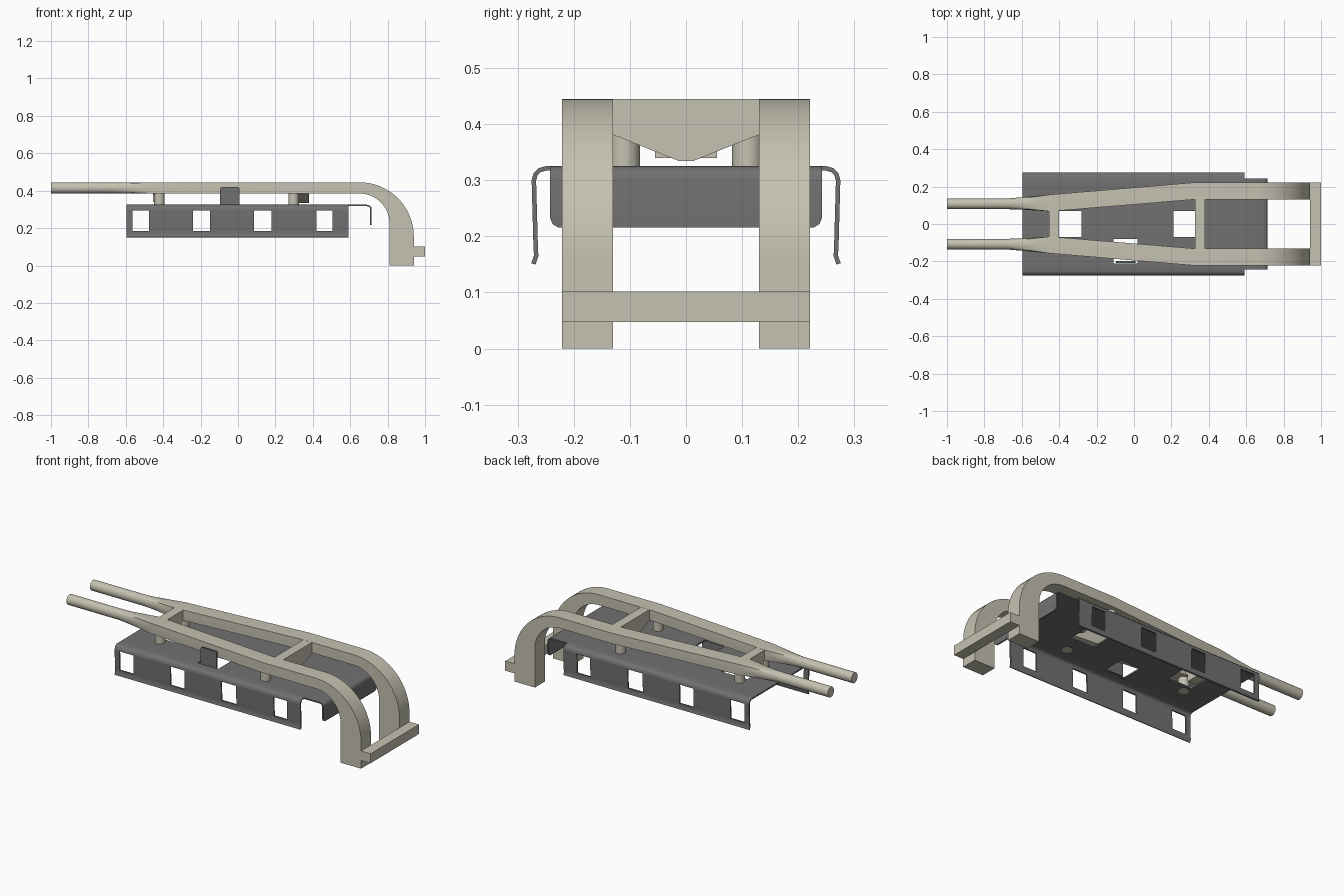
import bpy, bmesh, math
from mathutils import Vector

cube = bpy.data.objects.get("Cube")
if cube:
    bpy.data.objects.remove(cube, do_unlink=True)


def material(name, rgb):
    m = bpy.data.materials.new(name)
    m.use_nodes = True
    m.diffuse_color = (*rgb, 1)
    m.node_tree.nodes["Principled BSDF"].inputs["Base Color"].default_value = (*rgb, 1)
    return m


BEIGE = material("warm beige", (0.56, 0.54, 0.44))
GREY = material("dark grey", (0.165, 0.165, 0.165))


def finish(bm, name, mat, thickness=0.0, angle=35):
    """Turn a bmesh into a shaded object, optionally thickened like sheet metal."""
    bmesh.ops.recalc_face_normals(bm, faces=bm.faces)
    me = bpy.data.meshes.new(name)
    bm.to_mesh(me)
    bm.free()
    me.materials.append(mat)
    ob = bpy.data.objects.new(name, me)
    bpy.context.collection.objects.link(ob)
    bpy.ops.object.select_all(action='DESELECT')
    ob.select_set(True)
    bpy.context.view_layer.objects.active = ob
    if thickness:
        mod = ob.modifiers.new("thickness", 'SOLIDIFY')
        mod.thickness = thickness
        mod.offset = 0
        bpy.ops.object.modifier_apply(modifier=mod.name)
    bpy.ops.object.shade_smooth_by_angle(angle=math.radians(angle))
    return ob


def sheet(name, rows, mat, thickness, is_hole=lambda c: False):
    """Sheet through rows of points, leaving out cells whose centre is in a hole."""
    bm = bmesh.new()
    grid = [[bm.verts.new(p) for p in row] for row in rows]
    for a, b in zip(grid, grid[1:]):
        for i in range(len(a) - 1):
            quad = (a[i], a[i + 1], b[i + 1], b[i])
            centre = sum((v.co for v in quad), Vector()) / 4
            if not is_hole(centre):
                bm.faces.new(quad)
    bmesh.ops.delete(bm, geom=[v for v in bm.verts if not v.link_faces], context='VERTS')
    return finish(bm, name, mat, thickness)


def prism(name, profile, x0, x1, mat):
    """Extrude a (y, z) outline along x."""
    bm = bmesh.new()
    face = bm.faces.new([bm.verts.new((x0, y, z)) for y, z in profile])
    ext = bmesh.ops.extrude_face_region(bm, geom=[face])
    verts = [g for g in ext["geom"] if isinstance(g, bmesh.types.BMVert)]
    bmesh.ops.translate(bm, verts=verts, vec=(x1 - x0, 0, 0))
    return finish(bm, name, mat)


# Side rails: round handle blending into a rectangular bar, curving down to a foot
# Each section: lower point (x, z), upper point (x, z), inner y, outer y, squareness
LOW, TOP = 0.385, 0.445
sections = [((x, LOW), (x, TOP), yi, yo, sq) for x, yi, yo, sq in (
    (-1.0, 0.079, 0.136, 0), (-0.67, 0.079, 0.137, 0), (-0.6, 0.077, 0.143, 0.3),
    (-0.52, 0.072, 0.150, 0.7), (-0.45, 0.067, 0.157, 1), (0.31, 0.13, 0.221, 1))]
for i in range(17):
    a = math.radians(90 * i / 16)
    s, c = math.sin(a), math.cos(a)
    sections.append(((0.65 + 0.16 * s, 0.225 + 0.16 * c),
                     (0.65 + 0.29 * s, 0.155 + 0.29 * c), 0.13, 0.221, 1))
sections.append(((0.81, 0), (0.94, 0), 0.13, 0.221, 1))


def rail(name, side, n=32):
    bm = bmesh.new()
    rings = []
    for low, top, yi, yo, sq in sections:
        ring = []
        for k in range(n):
            a = 2 * math.pi * k / n
            u, v = math.cos(a), math.sin(a)
            grow = 1 + sq * (1 / max(abs(u), abs(v)) - 1)
            u, v = u * grow, v * grow
            t = (v + 1) / 2
            ring.append(bm.verts.new((low[0] + (top[0] - low[0]) * t,
                                      side * ((yi + yo) / 2 + u * (yo - yi) / 2),
                                      low[1] + (top[1] - low[1]) * t)))
        rings.append(ring)
    for a, b in zip(rings, rings[1:]):
        for k in range(n):
            bm.faces.new((a[k], a[(k + 1) % n], b[(k + 1) % n], b[k]))
    bm.faces.new(rings[0])
    bm.faces.new(rings[-1])
    return finish(bm, name, BEIGE)


rail("left_rail", 1)
rail("right_rail", -1)

# Cross members between the rails, and the bar across the feet
prism("wide_cross_member", [(-0.135, 0.4445), (0.135, 0.4445), (0.135, 0.383),
      (0.012, 0.334), (-0.012, 0.334), (-0.135, 0.383)], 0.325, 0.38, BEIGE)
prism("narrow_cross_member", [(-0.075, 0.4445), (0.075, 0.4445), (0.075, 0.388),
      (0.055, 0.38), (0.055, 0.34), (-0.055, 0.34), (-0.055, 0.38), (-0.075, 0.388)],
      -0.455, -0.40, BEIGE)
prism("foot_bar", [(-0.221, 0.047), (0.221, 0.047), (0.221, 0.102), (-0.221, 0.102)],
      0.94, 1.0, BEIGE)

# Round posts joining the rails to the tray
for px, py, label in ((-0.42, 0.11, "rear"), (0.297, 0.17, "front")):
    for side, hand in ((1, "left"), (-1, "right")):
        bm = bmesh.new()
        bmesh.ops.create_cone(bm, cap_ends=True, segments=32, radius1=0.028,
                              radius2=0.028, depth=0.08)
        bmesh.ops.translate(bm, verts=bm.verts, vec=(px, side * py, 0.355))
        finish(bm, f"{label}_{hand}_post", BEIGE)

# Folded sheet tray with side windows and top openings
half = [(0.07, 0.321), (0.08, 0.321), (0.21, 0.321), (0.25, 0.321), (0.261, 0.318),
        (0.268, 0.311), (0.271, 0.30), (0.271, 0.295), (0.268, 0.185),
        (0.267, 0.165), (0.272, 0.151)]
profile = [(-y, z) for y, z in reversed(half)] + half
x_cuts = [-0.595, -0.565, -0.475, -0.44, -0.28, -0.24, -0.15, -0.11, 0.02,
          0.085, 0.18, 0.21, 0.36, 0.42, 0.505, 0.59]
windows = [(-0.565, -0.475), (-0.24, -0.15), (0.085, 0.18), (0.42, 0.505)]
openings = [(-0.44, -0.28, -0.07, 0.07), (0.21, 0.36, -0.07, 0.07),
            (-0.11, 0.02, -0.21, -0.08)]


def tray_hole(c):
    if c.z > 0.32:
        return any(a < c.x < b and d < c.y < e for a, b, d, e in openings)
    return 0.19 < c.z < 0.29 and any(a < c.x < b for a, b in windows)


sheet("tray", [[(x, y, z) for y, z in profile] for x in x_cuts], GREY, 0.008, tray_hole)

# End flap folded down from the tray
flap = [(0.588, 0.321, 0.242), (0.69, 0.321, 0.242), (0.702, 0.318, 0.242),
        (0.709, 0.311, 0.242), (0.711, 0.30, 0.242), (0.711, 0.232, 0.242),
        (0.711, 0.222, 0.238), (0.711, 0.216, 0.228)]
sheet("end_flap", [[(x, -w, z), (x, w, z)] for x, z, w in flap], GREY, 0.008)

# Upright tab bent up beside the side opening
tab = [(0.319, 0.052), (0.41, 0.052), (0.417, 0.049), (0.42, 0.042)]
sheet("upright_tab", [[(-0.043 - w, -0.203, z), (-0.043 + w, -0.203, z)] for z, w in tab],
      GREY, 0.01)
